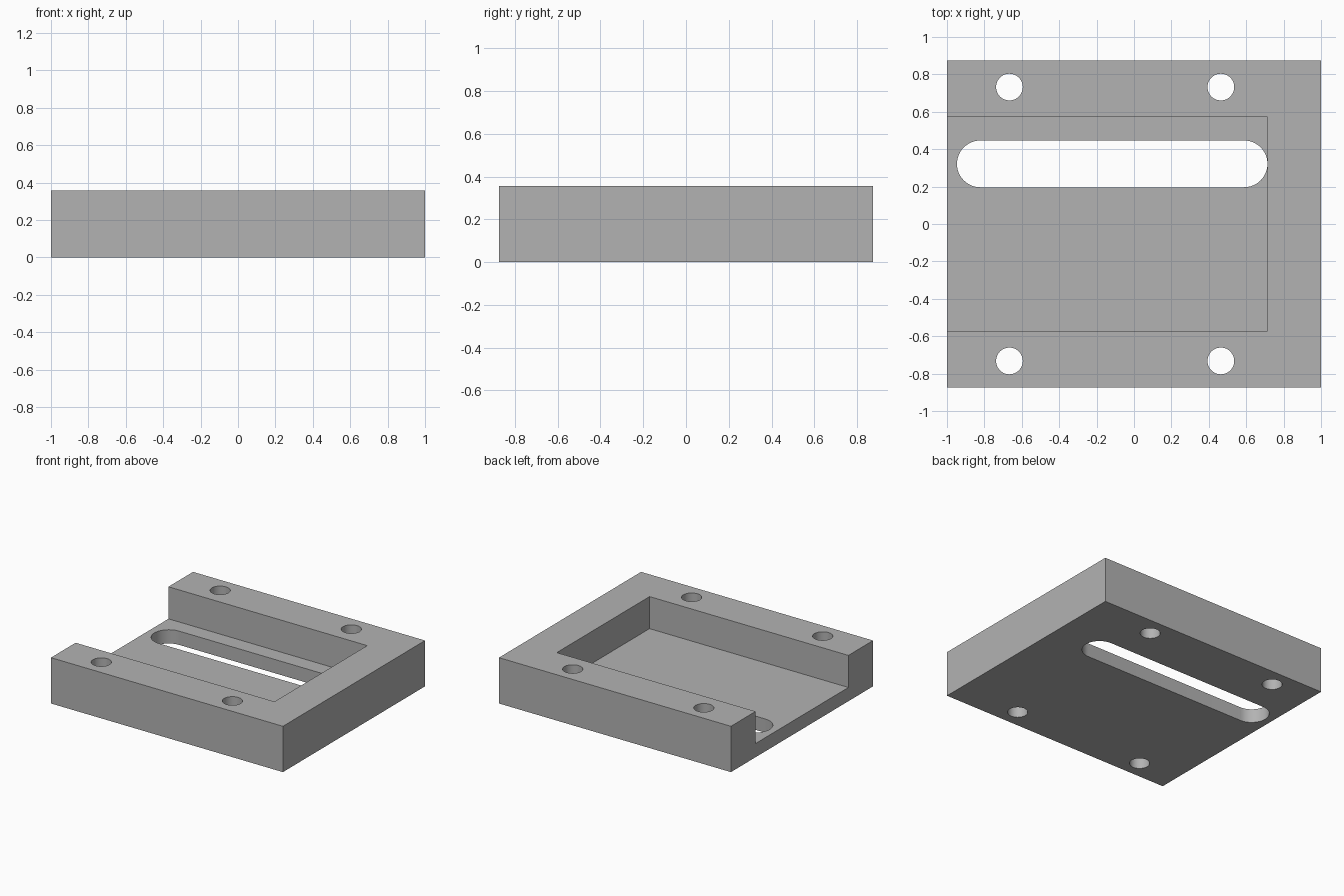
import bpy
import math

default_cube = bpy.data.objects.get("Cube")
if default_cube:
    bpy.data.objects.remove(default_cube, do_unlink=True)

U = 1 / 28          # drafting unit
HEIGHT, FLOOR = 10 * U, 3 * U
HALF_Y = 24.5 * U

grey = bpy.data.materials.new("plain grey")
grey.use_nodes = True
colour = (0.45, 0.45, 0.45, 1)
grey.diffuse_color = colour
grey.node_tree.nodes["Principled BSDF"].inputs["Base Color"].default_value = colour


def prism(name, outline, z0, z1):
    """Closed upright prism over a counter-clockwise outline."""
    n = len(outline)
    verts = [(x, y, z) for z in (z0, z1) for x, y in outline]
    faces = [tuple(reversed(range(n))), tuple(range(n, 2 * n))]
    faces += [(i, (i + 1) % n, n + (i + 1) % n, n + i) for i in range(n)]
    mesh = bpy.data.meshes.new(name)
    mesh.from_pydata(verts, [], faces)
    mesh.materials.append(grey)
    obj = bpy.data.objects.new(name, mesh)
    bpy.context.collection.objects.link(obj)
    return obj


def rectangle(x0, x1, y0, y1):
    return [(x0, y0), (x1, y0), (x1, y1), (x0, y1)]


def arc(cx, cy, r, start, end, steps):
    angles = [start + (end - start) * i / steps for i in range(steps + 1)]
    return [(cx + r * math.cos(a), cy + r * math.sin(a)) for a in angles]


def cut(target, cutter):
    cutter.hide_render = True
    bpy.context.view_layer.objects.active = target
    mod = target.modifiers.new(cutter.name, 'BOOLEAN')
    mod.operation, mod.solver, mod.object = 'DIFFERENCE', 'EXACT', cutter
    bpy.ops.object.modifier_apply(modifier=mod.name)
    bpy.data.objects.remove(cutter, do_unlink=True)


# Solid block
block = prism("mounting_block", rectangle(-1, 1, -HALF_Y, HALF_Y), 0, HEIGHT)

# Pocket, open on the -x side
pocket = rectangle(-1.2, 20 * U, -16 * U, 16 * U)
cut(block, prism("pocket_cutter", pocket, FLOOR, HEIGHT + 0.1))

# Long rounded slot through the pocket floor
r, y = 3.5 * U, 9 * U
slot = arc(16.48 * U, y, r, -math.pi / 2, math.pi / 2, 24)
slot += arc(-23 * U, y, r, math.pi / 2, 3 * math.pi / 2, 24)
cut(block, prism("slot_cutter", slot, -0.1, FLOOR + 0.1))

# Four screw holes through the rails
for x in (-18.65 * U, 13 * U):
    for side in (-1, 1):
        circle = arc(x, side * 20.5 * U, 2 * U, 0, 2 * math.pi, 48)[:-1]
        cut(block, prism("hole_cutter", circle, -0.1, HEIGHT + 0.1))

# Smooth curved walls, crisp edges
bpy.ops.object.select_all(action='DESELECT')
block.select_set(True)
bpy.context.view_layer.objects.active = block
bpy.ops.object.shade_smooth_by_angle(angle=math.radians(30))
